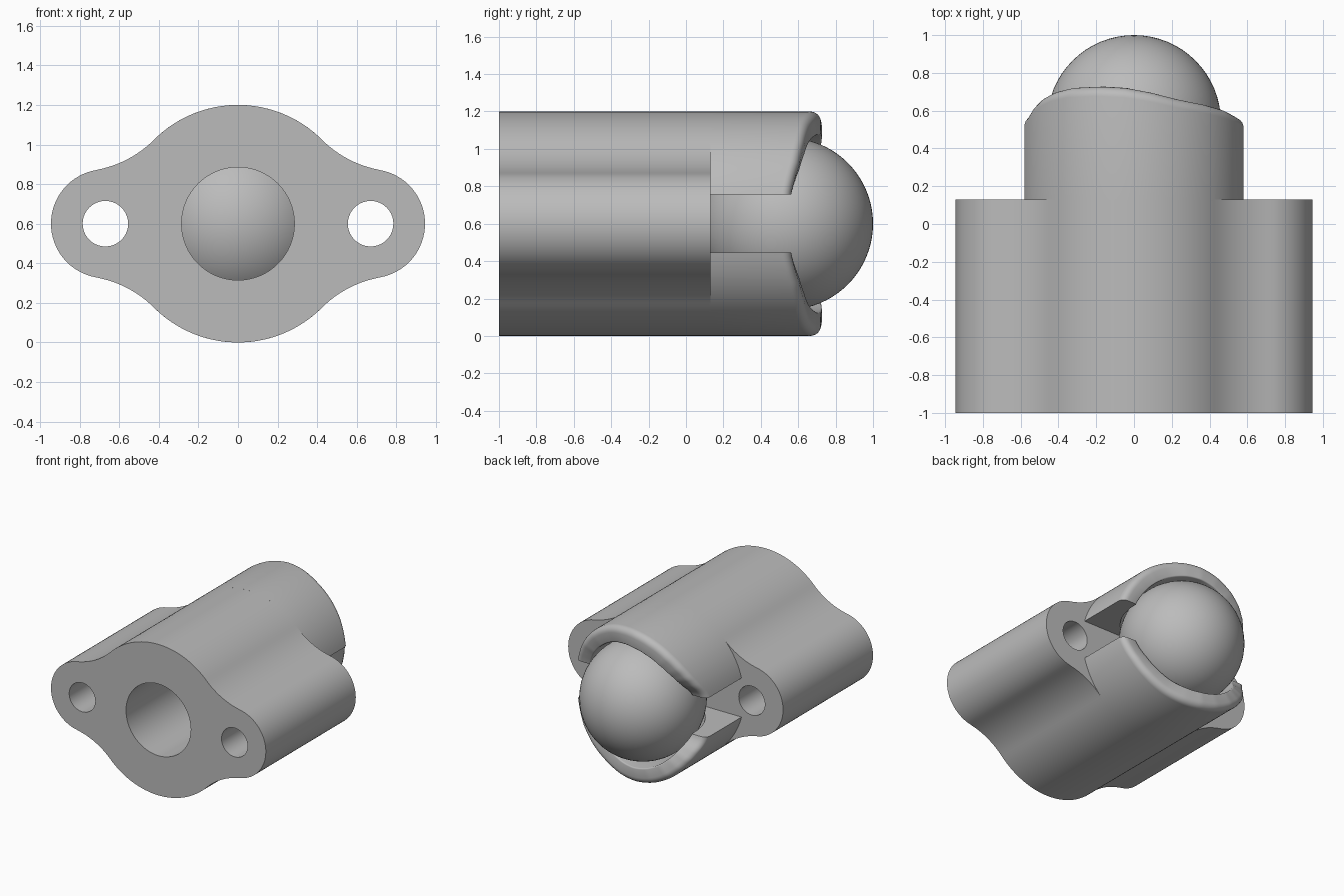
import bpy, bmesh
from math import sin, cos, asin, sqrt, pi, radians, atan2

cube = bpy.data.objects.get("Cube")
if cube:
    bpy.data.objects.remove(cube, do_unlink=True)

MID_Z = 0.6
BALL_Y, BALL_R = 0.54, 0.46
SOCKET_R, CUP_R, BORE_R = 0.475, 0.6, 0.285
SHELF_Y, SLOT = 0.13, 0.155      # flange end, half height of side slots
LOBE_X, LOBE_R, HOLE_R = 0.67, 0.275, 0.115
FILLET = 0.55

grey = bpy.data.materials.new("plain grey")
grey.use_nodes = True
colour = (0.5, 0.5, 0.5, 1)
grey.diffuse_color = colour
grey.node_tree.nodes["Principled BSDF"].inputs["Base Color"].default_value = colour


def arc(cx, cy, r, a0, a1, n):
    return [(cx + r * cos(a0 + (a1 - a0) * i / n),
             cy + r * sin(a0 + (a1 - a0) * i / n)) for i in range(n + 1)]


def finish(obj):
    obj.data.materials.clear()
    obj.data.materials.append(grey)
    bpy.ops.object.select_all(action='DESELECT')
    obj.select_set(True)
    bpy.context.view_layer.objects.active = obj
    bpy.ops.object.shade_smooth_by_angle(angle=radians(32))


def mesh_object(name, bm):
    bmesh.ops.recalc_face_normals(bm, faces=bm.faces)
    mesh = bpy.data.meshes.new(name)
    bm.to_mesh(mesh)
    bm.free()
    obj = bpy.data.objects.new(name, mesh)
    bpy.context.collection.objects.link(obj)
    finish(obj)
    return obj


# Body: outline of a barrel blended into two lobes, with bore and screw holes
c = (CUP_R + FILLET) / sqrt(2)
tangent = atan2(c, c - LOBE_X)
quarter = arc(LOBE_X, 0, LOBE_R, 0, tangent, 16)
quarter += arc(c, c, FILLET, tangent - pi, -0.75 * pi, 12)[1:]
quarter += arc(0, 0, CUP_R, pi / 4, pi / 2, 16)[1:]
half = quarter + [(-x, y) for x, y in reversed(quarter[:-1])]
outline = half + [(x, -y) for x, y in reversed(half[1:-1])]
loops = [outline, arc(0, 0, BORE_R, 0, 2 * pi, 64)[:-1]]
loops += [arc(s * LOBE_X, 0, HOLE_R, 0, 2 * pi, 40)[:-1] for s in (-1, 1)]

curve = bpy.data.curves.new("flanged_body", 'CURVE')
curve.dimensions = '2D'
curve.fill_mode = 'BOTH'
curve.extrude = (SHELF_Y + 1) / 2
for loop in loops:
    spline = curve.splines.new('POLY')
    spline.points.add(len(loop) - 1)
    for p, (x, y) in zip(spline.points, loop):
        p.co = (x, y, 0, 1)
    spline.use_cyclic_u = True
body = bpy.data.objects.new("flanged_body", curve)
bpy.context.collection.objects.link(body)
body.location = (0, (SHELF_Y - 1) / 2, MID_Z)
body.rotation_euler = (pi / 2, 0, 0)
bpy.ops.object.select_all(action='DESELECT')
body.select_set(True)
bpy.context.view_layer.objects.active = body
bpy.ops.object.convert(target='MESH')
body = bpy.context.view_layer.objects.active
bm = bmesh.new()
bm.from_mesh(body.data)
bmesh.ops.remove_doubles(bm, verts=bm.verts, dist=0.0001)
bmesh.ops.recalc_face_normals(bm, faces=bm.faces)
bm.to_mesh(body.data)
bm.free()
finish(body)

# Cup jaws: socket section swept between the slots under a wavy rim
RIM = [(-0.6, 0.55), (-0.57, 0.58), (-0.54, 0.63), (-0.5, 0.67), (-0.44, 0.70),
       (-0.35, 0.72), (-0.2, 0.727), (-0.05, 0.72), (0.1, 0.695), (0.25, 0.66),
       (0.4, 0.632), (0.5, 0.605), (0.55, 0.58), (0.6, 0.55)]


def rim_y(x):
    for (x0, y0), (x1, y1) in zip(RIM, RIM[1:]):
        if x <= x1:
            return y0 + (y1 - y0) * (x - x0) / (x1 - x0)
    return RIM[-1][1]


def section(rim):
    start = asin(BORE_R / SOCKET_R)
    pts = [(BORE_R, SHELF_Y - 0.005)]
    pts += [(r, BALL_Y + y) for r, y in
            arc(0, 0, SOCKET_R, start - pi / 2, 0, 10)]
    pts += arc(SOCKET_R + 0.01, rim - 0.01, 0.01, pi, pi / 2, 3)
    pts += arc(CUP_R - 0.05, rim - 0.05, 0.05, pi / 2, 0, 6)
    return pts + [(CUP_R, SHELF_Y - 0.005)]


def jaw(name, side, steps=72):
    bm = bmesh.new()
    rings = []
    for i in range(steps + 1):
        t = i / steps
        edge = asin(SLOT / CUP_R)
        ring = []
        for r, y in section(rim_y(CUP_R * cos(edge + (pi - 2 * edge) * t))):
            a = asin(SLOT / r)
            a += (pi - 2 * a) * t
            ring.append(bm.verts.new((r * cos(a), y, MID_Z + side * r * sin(a))))
        rings.append(ring)
    n = len(rings[0])
    for a, b in zip(rings, rings[1:]):
        for j in range(n):
            k = (j + 1) % n
            bm.faces.new((a[j], a[k], b[k], b[j]))
    bm.faces.new(rings[0])
    bm.faces.new(rings[-1])
    return mesh_object(name, bm)


jaw("upper_jaw", 1)
jaw("lower_jaw", -1)

# Rolling ball
bm = bmesh.new()
bmesh.ops.create_uvsphere(bm, u_segments=64, v_segments=40, radius=BALL_R)
bmesh.ops.translate(bm, verts=bm.verts, vec=(0, BALL_Y, MID_Z))
mesh_object("ball", bm)
